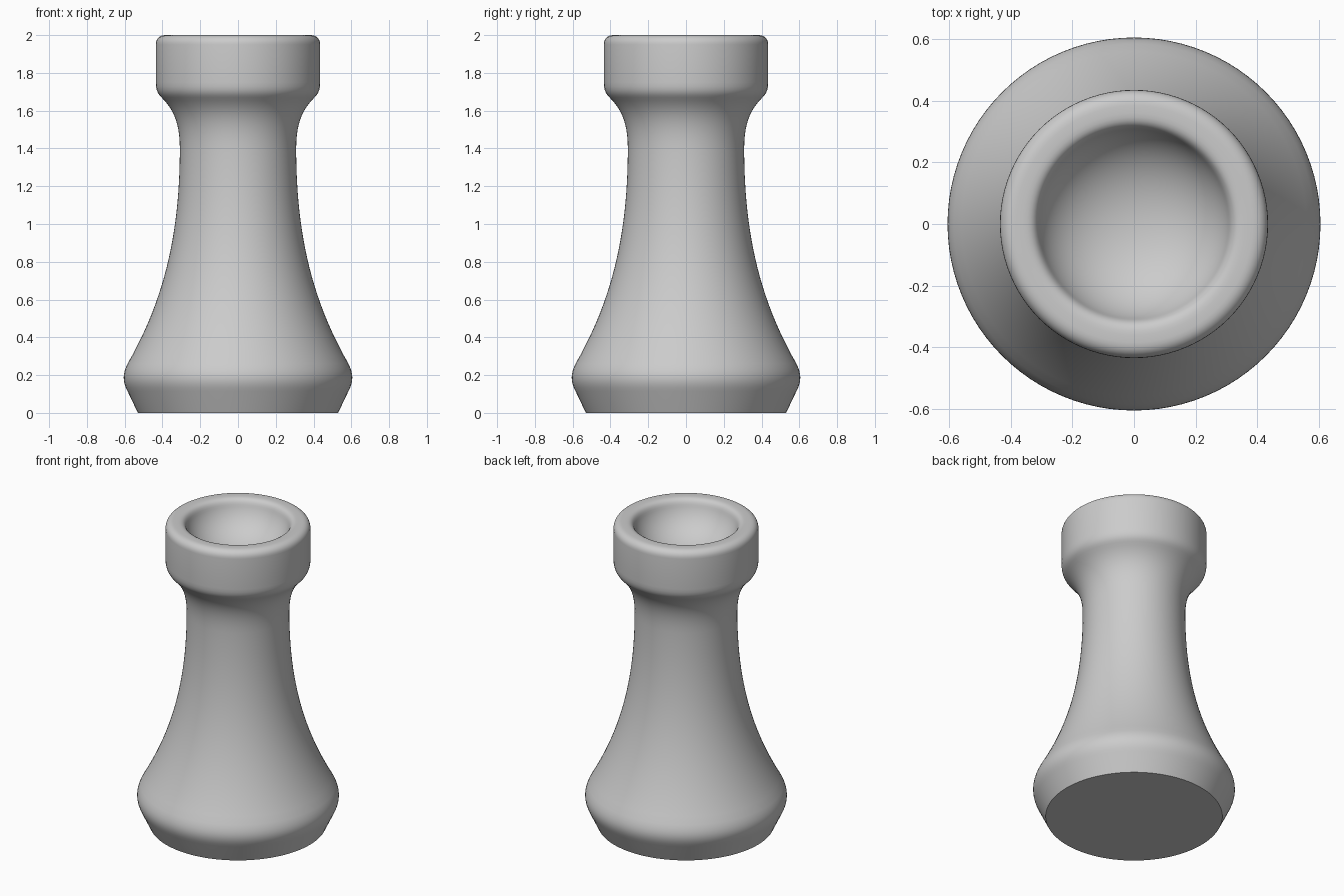
import bpy, bmesh, math
from mathutils import Vector
from mathutils.geometry import interpolate_bezier

if "Cube" in bpy.data.objects:
    bpy.data.objects.remove(bpy.data.objects["Cube"])


def curve(a, b, c, d, n):
    """Points (radius, height) along one bezier piece of the profile."""
    pts = [Vector((p[0], 0, p[1])) for p in (a, b, c, d)]
    return interpolate_bezier(*pts, n)


# Profile from base centre, up the outside, down into the bowl
pieces = [
    ((0.585, 0.115), (0.612, 0.168), (0.612, 0.205), (0.585, 0.26), 9),   # foot bulge
    ((0.585, 0.26), (0.39, 0.60), (0.308, 0.95), (0.308, 1.40), 24),      # flared body
    ((0.308, 1.40), (0.308, 1.54), (0.345, 1.61), (0.405, 1.67), 12),     # neck
    ((0.405, 1.67), (0.425, 1.69), (0.435, 1.71), (0.435, 1.75), 6),      # collar underside
    ((0.435, 1.95), (0.435, 1.98), (0.415, 2.0), (0.385, 2.0), 8),        # outer rim
    ((0.36, 2.0), (0.325, 2.0), (0.315, 1.985), (0.305, 1.95), 8),        # inner rim
    ((0.305, 1.95), (0.265, 1.84), (0.15, 1.77), (0.0, 1.77), 18),        # bowl
]
profile = [Vector((0, 0, 0)), Vector((0.53, 0, 0))]
for p in pieces:
    profile += curve(*p)

# Turn the profile around z
bm = bmesh.new()
verts = [bm.verts.new(p) for p in profile]
edges = [bm.edges.new(pair) for pair in zip(verts, verts[1:])]
bmesh.ops.spin(bm, geom=verts + edges, cent=(0, 0, 0), axis=(0, 0, 1),
               angle=math.tau, steps=96, use_duplicate=False)
bmesh.ops.remove_doubles(bm, verts=bm.verts, dist=0.0005)
bmesh.ops.recalc_face_normals(bm, faces=bm.faces)
mesh = bpy.data.meshes.new("turned_piece")
bm.to_mesh(mesh)
bm.free()

piece = bpy.data.objects.new("turned_piece", mesh)
bpy.context.collection.objects.link(piece)
bpy.context.view_layer.objects.active = piece
piece.select_set(True)
bpy.ops.object.shade_smooth_by_angle(angle=math.radians(35))
